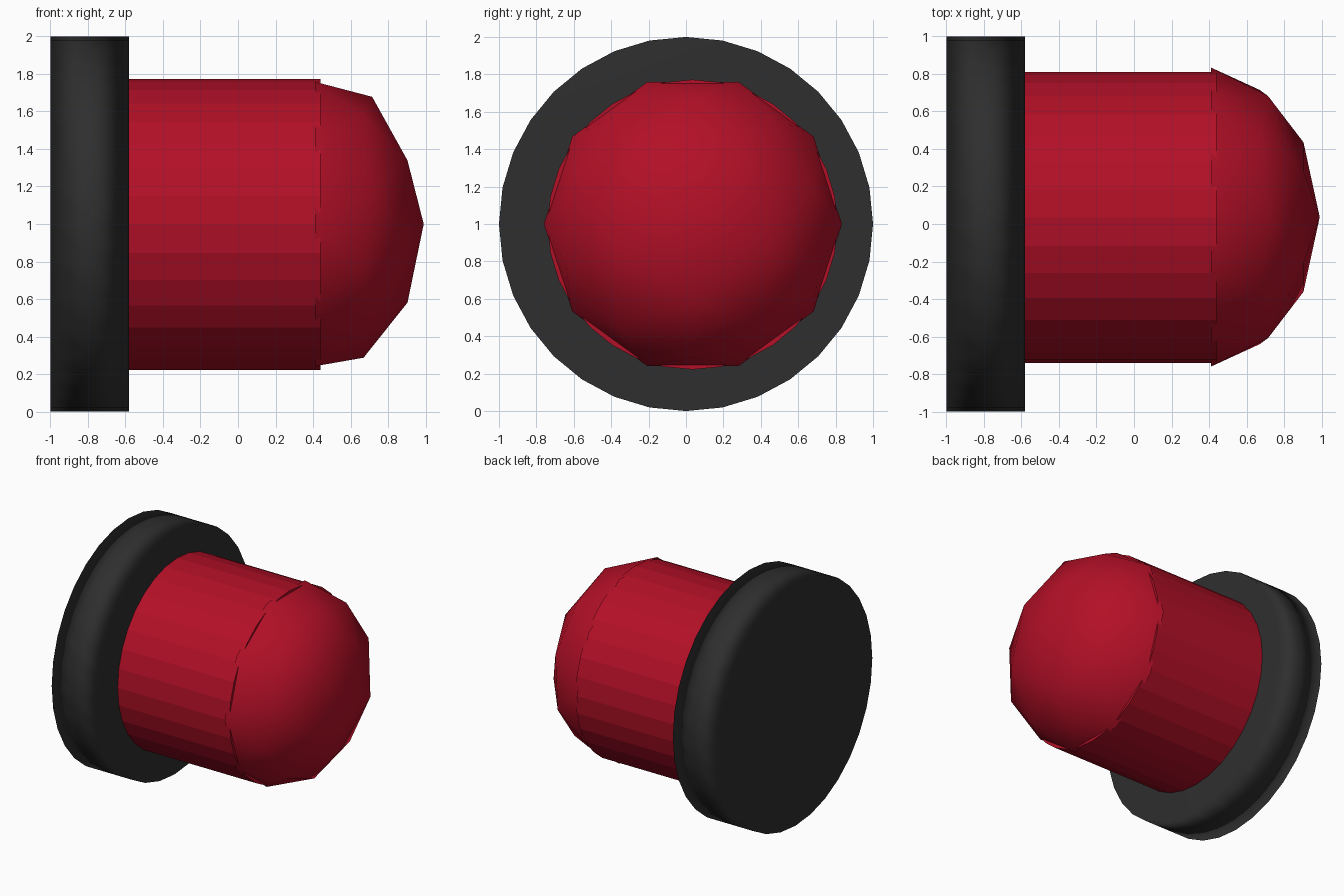
import bpy, bmesh, math
from mathutils import Matrix

if "Cube" in bpy.data.objects:
    bpy.data.objects.remove(bpy.data.objects["Cube"])


def material(name, rgb):
    m = bpy.data.materials.new(name)
    m.diffuse_color = (*rgb, 1)
    m.use_nodes = True
    m.node_tree.nodes["Principled BSDF"].inputs["Base Color"].default_value = m.diffuse_color
    return m


def add_object(name, bm, mat, smooth):
    me = bpy.data.meshes.new(name)
    bmesh.ops.recalc_face_normals(bm, faces=bm.faces)
    for f in bm.faces:
        f.smooth = smooth
    bm.to_mesh(me)
    bm.free()
    me.materials.append(mat)
    ob = bpy.data.objects.new(name, me)
    bpy.context.collection.objects.link(ob)
    return ob


def lying_cylinder(radius, xs, y, z, sides=32):
    """Closed cylinder along x with a ring of vertices at each x in xs."""
    bm = bmesh.new()
    angles = [2 * math.pi * i / sides for i in range(sides)]
    rings = [[bm.verts.new((x, y + radius * math.cos(a), z + radius * math.sin(a)))
              for a in angles] for x in xs]
    for r0, r1 in zip(rings, rings[1:]):
        for i in range(sides):
            j = (i + 1) % sides
            bm.faces.new((r0[i], r0[j], r1[j], r1[i]))
    bm.faces.new(rings[0])
    bm.faces.new(rings[-1])
    return bm


red = material("red", (0.45, 0.005, 0.02))
black = material("black", (0.028, 0.028, 0.028))

# Wide base disc with a middle loop, softly shaded around the rim
base = add_object("base_disc", lying_cylinder(1.0, (-1.0, -0.79, -0.58), 0, 1), black, True)
weighted = base.modifiers.new("weighted_normals", 'WEIGHTED_NORMAL')
weighted.mode = 'FACE_AREA'

# Faceted button shaft
add_object("button_shaft", lying_cylinder(0.775, (-0.58, 0.44), 0.035, 0.997), red, False)

# Dome: half of a low-poly icosphere, flattened and turned to face +x
bm = bmesh.new()
bmesh.ops.create_icosphere(bm, subdivisions=2, radius=1)
bmesh.ops.delete(bm, geom=[v for v in bm.verts if v.co.z < -0.01], context='VERTS')
turn = Matrix.Rotation(math.pi / 2, 4, 'Y')
bm.transform(Matrix.Translation((0.41, 0.037, 1.0)) @ turn @ Matrix.Diagonal((0.797, 0.797, 0.58, 1)))
add_object("button_dome", bm, red, True)
